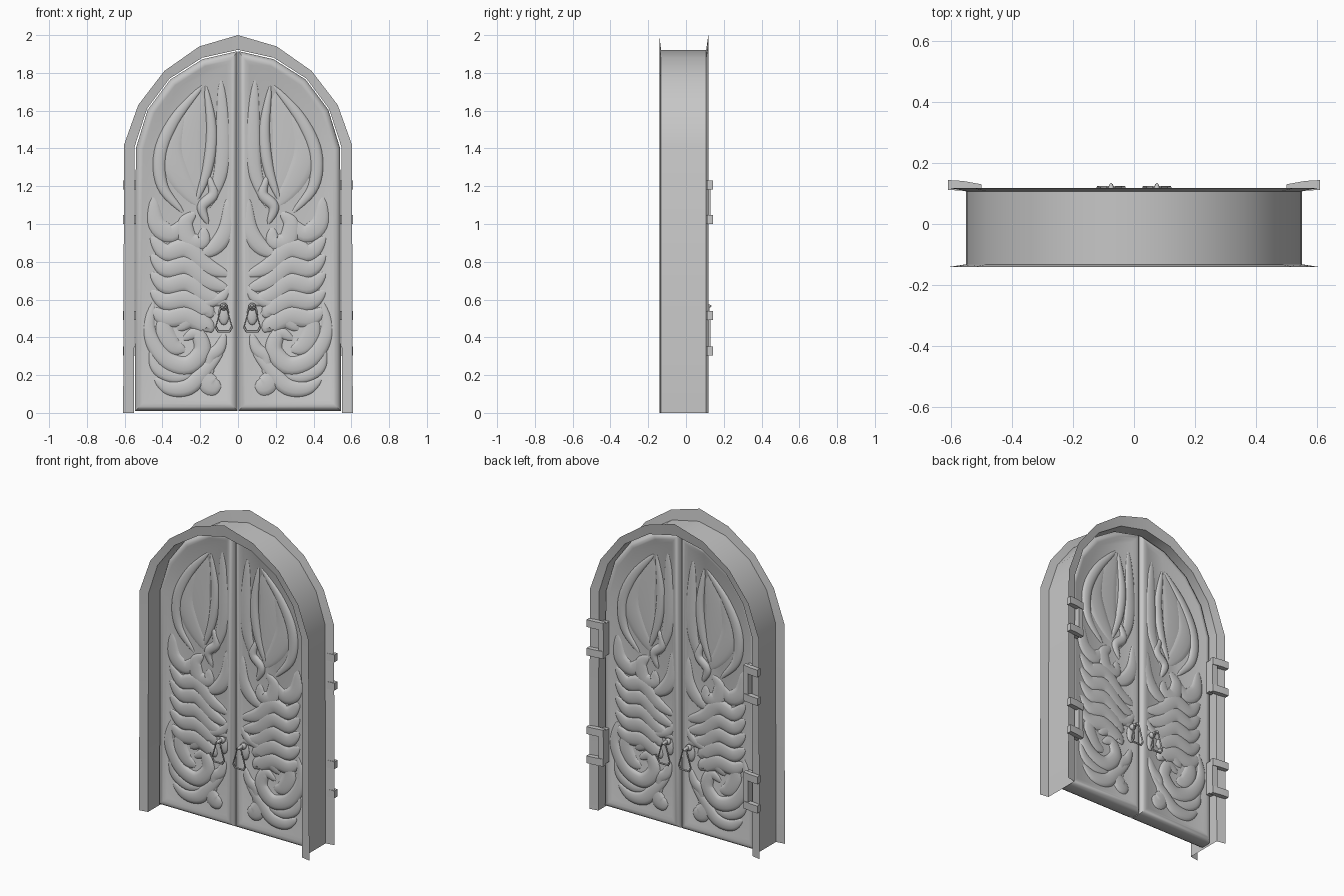
import bpy, bmesh, math
from mathutils import Vector

cube = bpy.data.objects.get("Cube")
if cube:
    bpy.data.objects.remove(cube)

grey = bpy.data.materials.new("plain_grey")
grey.use_nodes = True
tone = (0.57, 0.57, 0.57, 1)
grey.diffuse_color = tone
grey.node_tree.nodes["Principled BSDF"].inputs["Base Color"].default_value = tone

DOOR_Y = 0.012   # middle of the door thickness
PANEL = 0.043    # half thickness at the carved panel


def finish(bm, name, y=0.0, both_faces=False, angle=35):
    """Turn a half (or quarter) mesh into a mirrored, shaded object."""
    bmesh.ops.recalc_face_normals(bm, faces=bm.faces)
    mesh = bpy.data.meshes.new(name)
    bm.to_mesh(mesh)
    bm.free()
    mesh.materials.append(grey)
    obj = bpy.data.objects.new(name, mesh)
    bpy.context.collection.objects.link(obj)
    obj.location.y = y
    mirror = obj.modifiers.new("mirror", "MIRROR")
    mirror.use_axis = (True, both_faces, False)
    mirror.merge_threshold = 0.0005
    bpy.ops.object.select_all(action="DESELECT")
    obj.select_set(True)
    bpy.context.view_layer.objects.active = obj
    bpy.ops.object.shade_smooth_by_angle(angle=math.radians(angle))


def prism(bm, outline, low, high):
    """Upright block with an (x, y) outline."""
    rings = [[bm.verts.new((x, y, z)) for x, y in outline] for z in (low, high)]
    for i in range(len(outline)):
        j = (i + 1) % len(outline)
        bm.faces.new((rings[0][i], rings[0][j], rings[1][j], rings[1][i]))
    for ring in rings:
        bm.faces.new(ring)


def ball(bm, centre, radii):
    for v in bmesh.ops.create_uvsphere(bm, u_segments=12, v_segments=8, radius=1)["verts"]:
        v.co = [c + r * p for c, r, p in zip(centre, radii, v.co)]


def smooth_path(points, steps=6):
    """Catmull-Rom samples through the points."""
    p = [Vector(q) for q in points]
    p = [p[0] * 2 - p[1]] + p + [p[-1] * 2 - p[-2]]
    out = []
    for a, b, c, d in zip(p, p[1:], p[2:], p[3:]):
        for i in range(steps):
            t = i / steps
            out.append(0.5 * (b * 2 + (c - a) * t + (a * 2 - b * 5 + c * 4 - d) * t * t
                              + (b * 3 - a - c * 3 + d) * t ** 3))
    return out + [p[-2]]


def ridge(bm, points, width, height):
    """Tapered, softly rounded strip lying on the panel."""
    path = smooth_path(points)
    rows = []
    last = len(path) - 1
    for i, p in enumerate(path):
        along = (path[min(i + 1, last)] - path[max(i - 1, 0)]).normalized()
        side = Vector((-along.y, along.x))
        swell = 0.15 + 0.85 * max(0, math.sin(math.pi * i / last)) ** 0.6
        row = []
        for k in range(7):
            a = math.pi * k / 6
            q = p + side * width * swell * math.cos(a)
            row.append(bm.verts.new((q.x, -PANEL - height * swell * math.sin(a), q.y)))
        rows.append(row)
    for r, s in zip(rows, rows[1:]):
        for k in range(6):
            bm.faces.new((r[k], r[k + 1], s[k + 1], s[k]))
    bm.faces.new(rows[0])
    bm.faces.new(rows[-1])


# Frame: open arched tunnel with a flared flange at both ends
outer = [(0.608, 0), (0.603, 1.42), (0.528, 1.63), (0.39, 1.81), (0.205, 1.94), (0, 2)]
inner = [(0.55, 0), (0.547, 1.41), (0.482, 1.61), (0.362, 1.77), (0.19, 1.88), (0, 1.922)]
bm = bmesh.new()
rings = [[bm.verts.new((x, y, z)) for x, z in line]
         for line, y in ((outer, -0.141), (inner, -0.132), (inner, 0.107), (outer, 0.118))]
for r, s in zip(rings, rings[1:]):
    for i in range(len(r) - 1):
        bm.faces.new((r[i], r[i + 1], s[i + 1], s[i]))
finish(bm, "arched_frame", angle=30)

# Door leaves: rounded rim around a shallow panel on both faces
leaf = [(0.002, 0.01), (0.545, 0.01), (0.541, 1.4), (0.478, 1.605),
        (0.359, 1.764), (0.189, 1.872), (0.002, 1.915)]
bm = bmesh.new()
face = bm.faces.new([bm.verts.new((x, -0.03, z)) for x, z in leaf])
new = bmesh.ops.extrude_face_region(bm, geom=[face], use_keep_orig=True)["geom"]
for v in new:
    if isinstance(v, bmesh.types.BMVert):
        v.co.y = 0.03
bmesh.ops.recalc_face_normals(bm, faces=bm.faces)
for cap in [f for f in bm.faces if abs(f.normal.y) > 0.9]:
    for thick, depth in ((0.009, 0.016), (0.014, 0.008), (0.016, -0.001), (0.02, -0.009)):
        bmesh.ops.inset_individual(bm, faces=[cap], thickness=thick, depth=depth,
                                   use_even_offset=True)
finish(bm, "door_leaves", DOOR_Y, angle=40)

# Carved plume in the upper panel
plume = [
    (((0.17, 1.73), (0.14, 1.5), (0.16, 1.3), (0.22, 1.12)), 0.03, 0.016),
    (((0.09, 1.76), (0.08, 1.5), (0.09, 1.28), (0.16, 1.08)), 0.04, 0.012),
    (((0.19, 1.73), (0.33, 1.56), (0.41, 1.38), (0.4, 1.2), (0.29, 1.06)), 0.035, 0.016),
    (((0.2, 1.7), (0.25, 1.5), (0.25, 1.32), (0.2, 1.16)), 0.075, 0.006),
    (((0.29, 1.6), (0.35, 1.4), (0.31, 1.25), (0.21, 1.1)), 0.065, 0.01),
    (((0.16, 1.26), (0.13, 1.16), (0.19, 1.09), (0.16, 1)), 0.03, 0.018),
    (((0.18, 0.98), (0.19, 0.91), (0.26, 0.91), (0.28, 1), (0.23, 1.06)), 0.05, 0.014),
    (((0.45, 1.14), (0.43, 1), (0.35, 0.95), (0.28, 1.02)), 0.05, 0.012),
    (((0.05, 1.14), (0.06, 0.98), (0.12, 0.88), (0.22, 0.83)), 0.045, 0.014),
]
# Scrolls and lobes in the lower panel
scrolls = [
    (((0.45, 0.58), (0.47, 0.43), (0.39, 0.29), (0.27, 0.25), (0.19, 0.33),
      (0.22, 0.42), (0.29, 0.39)), 0.05, 0.017),
    (((0.36, 0.57), (0.39, 0.45), (0.35, 0.36), (0.28, 0.33)), 0.05, 0.012),
    (((0.16, 0.52), (0.25, 0.5), (0.32, 0.44)), 0.045, 0.014),
    (((0.46, 0.34), (0.43, 0.24), (0.34, 0.19), (0.24, 0.2)), 0.035, 0.012),
    (((0.44, 0.18), (0.36, 0.13), (0.26, 0.14), (0.18, 0.22), (0.08, 0.33)), 0.045, 0.015),
    (((0.09, 0.14), (0.15, 0.15), (0.2, 0.24)), 0.055, 0.013),
    (((0.07, 0.42), (0.1, 0.34), (0.15, 0.29), (0.14, 0.2)), 0.035, 0.013),
    (((0.04, 0.68), (0.09, 0.61), (0.18, 0.57), (0.12, 0.52)), 0.03, 0.012),
]
# Overlapping feathers across the middle
feathers = []
for i in range(5):
    z = 0.93 - 0.095 * i
    drop = 0.2 - 0.02 * i
    start = 0.05 if i < 3 else 0.17
    feathers.append((((0.46, z), (0.38, z - drop * 0.4), (0.27, z - drop * 0.3),
                      (0.17, z - drop * 0.75), (start, z - drop)), 0.055, 0.016))
for name, strokes in (("plume_carving", plume), ("scroll_carving", scrolls),
                      ("feather_carving", feathers)):
    bm = bmesh.new()
    for points, width, height in strokes:
        ridge(bm, points, width, height)
    finish(bm, name, DOOR_Y, True, 50)

# Door handles: tapered ring hanging clear of the door from a knob and stem
bm = bmesh.new()
loop = [(0.062, 0.56), (0.032, 0.455), (0.045, 0.432), (0.105, 0.432), (0.118, 0.455), (0.088, 0.56)]
centre = Vector((0.075, 0.5))
rows = []
for x, z in loop:
    out = (Vector((x, z)) - centre).normalized()
    rows.append([bm.verts.new((x + out.x * 0.007 * math.cos(a), -0.107 + 0.006 * math.sin(a),
                               z + out.y * 0.007 * math.cos(a)))
                 for a in (math.tau * k / 6 for k in range(6))])
for i, r in enumerate(rows):
    s = rows[(i + 1) % len(rows)]
    for k in range(6):
        bm.faces.new((r[k], r[(k + 1) % 6], s[(k + 1) % 6], s[k]))
ball(bm, (0.075, -0.066, 0.562), (0.02, 0.02, 0.02))
ball(bm, (0.075, -0.088, 0.565), (0.011, 0.035, 0.012))
ball(bm, (0.075, -0.046, 0.52), (0.03, 0.014, 0.055))
finish(bm, "door_handles", DOOR_Y, True, 50)

# Hinges: pairs of tapered straps joined by an upright pin
strap = [(0.5, 0.105), (0.61, 0.112), (0.61, 0.144), (0.56, 0.141), (0.5, 0.13)]
pin = [(0.5, 0.07), (0.535, 0.07), (0.535, 0.13), (0.5, 0.128)]
bm = bmesh.new()
for low, high in ((1.0, 1.23), (0.305, 0.54)):
    for z in (low, high - 0.047):
        prism(bm, strap, z, z + 0.047)
    prism(bm, pin, low + 0.01, high - 0.01)
finish(bm, "hinges")
